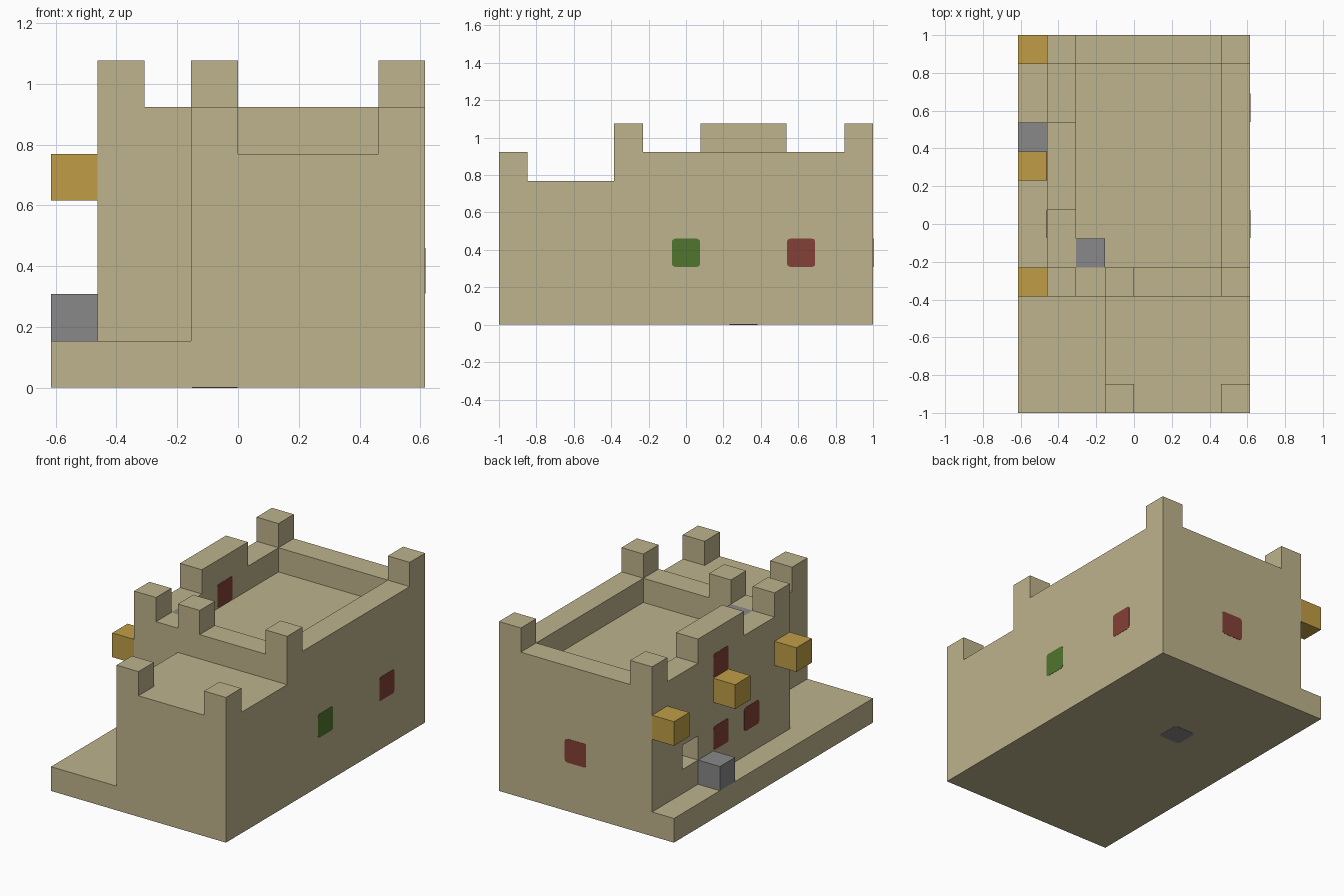
import bpy
import bmesh
from mathutils import Vector

U = 2 / 13                        # one block
ORIGIN = Vector((4, 6.5, 0))      # block-grid point that sits at the world origin

cube = bpy.data.objects.get("Cube")
if cube:
    bpy.data.objects.remove(cube, do_unlink=True)


def material(name, rgb):
    linear = [((c / 255 + 0.055) / 1.055) ** 2.4 for c in rgb] + [1]
    mat = bpy.data.materials.new(name)
    mat.use_nodes = True
    mat.diffuse_color = linear
    bsdf = next(n for n in mat.node_tree.nodes if n.type == 'BSDF_PRINCIPLED')
    bsdf.inputs["Base Color"].default_value = linear
    return mat


sandstone = material("sandstone", (190, 179, 140))
gold = material("gold", (192, 158, 70))
grey = material("grey_stone", (136, 136, 136))
red = material("red", (131, 64, 54))
green = material("green", (81, 118, 46))


def box(name, low, high, mat):
    """Box between two block-grid corners."""
    low, high = Vector(low), Vector(high)
    bm = bmesh.new()
    bmesh.ops.create_cube(bm, size=1)
    bmesh.ops.scale(bm, vec=(high - low) * U, verts=bm.verts)
    mesh = bpy.data.meshes.new(name)
    bm.to_mesh(mesh)
    bm.free()
    mesh.materials.append(mat)
    obj = bpy.data.objects.new(name, mesh)
    obj.location = ((low + high) / 2 - ORIGIN) * U
    bpy.context.collection.objects.link(obj)
    return obj


def block(name, cell, mat):
    return box(name, cell, Vector(cell) + Vector((1, 1, 1)), mat)


def panel(name, center, axis, mat):
    """Thin rounded square lying on a wall whose normal is the given axis."""
    half = Vector((0.488, 0.488, 0.488))
    half[axis] = 0.01
    obj = box(name, Vector(center) - half, Vector(center) + half, mat)
    bm = bmesh.new()
    bm.from_mesh(obj.data)
    thin = [e for e in bm.edges
            if abs((e.verts[0].co - e.verts[1].co)[axis]) > 1e-5]
    bmesh.ops.bevel(bm, geom=thin, offset=0.016, segments=3, profile=0.5,
                    affect='EDGES')
    bm.to_mesh(obj.data)
    bm.free()


# Ground ledge along the side and front corner
box("side_ledge", (0, 0, 0), (1, 13, 1), sandstone)
box("front_ledge", (1, 0, 0), (3, 4, 1), sandstone)

# Lower front tower and the main keep
box("front_tower", (3, 0, 0), (8, 4, 5), sandstone)
keep = box("keep", (1, 4, 0), (8, 13, 5), sandstone)

# Niche cut in the keep's side wall
cutter = box("niche_cutter", (0.5, 10, 2), (2, 11, 3), sandstone)
cutter.hide_render = True
cut = keep.modifiers.new("niche", 'BOOLEAN')
cut.operation = 'DIFFERENCE'
cut.solver = 'EXACT'
cut.object = cutter
bpy.context.view_layer.objects.active = keep
bpy.ops.object.modifier_apply(modifier=cut.name)
bpy.data.objects.remove(cutter, do_unlink=True)

# Parapet around the roof
box("front_parapet", (1, 4, 5), (8, 5, 6), sandstone)
box("back_parapet", (1, 12, 5), (8, 13, 6), sandstone)
box("right_parapet", (1, 5, 5), (2, 12, 6), sandstone)
box("left_parapet", (7, 5, 5), (8, 12, 6), sandstone)

# Battlements
for cell in ((1, 4, 6), (3, 4, 6), (7, 4, 6), (1, 12, 6), (7, 12, 6),
             (3, 0, 5), (7, 0, 5)):
    block("merlon", cell, sandstone)
box("wide_merlon", (1, 7, 6), (2, 10, 7), sandstone)

# Projecting blocks
for y in (4, 8, 12):
    block("gold_block", (0, y, 4), gold)
block("ledge_stone", (0, 9, 1), grey)
block("roof_stone", (2, 5, 5), grey)

# Rounded wall panels
panel("left_green_panel", (8, 6.5, 2.5), 0, green)
panel("left_red_panel", (8, 10.5, 2.5), 0, red)
panel("back_red_panel", (4.5, 13, 2.5), 1, red)
for y, z in ((6.5, 2.5), (8.5, 2.5), (8.5, 5.5)):
    panel("right_red_panel", (1, y, z), 0, red)
panel("inner_red_panel", (2, 8.5, 5.5), 0, red)
panel("floor_panel", (3.5, 8.5, 0), 2, grey)
